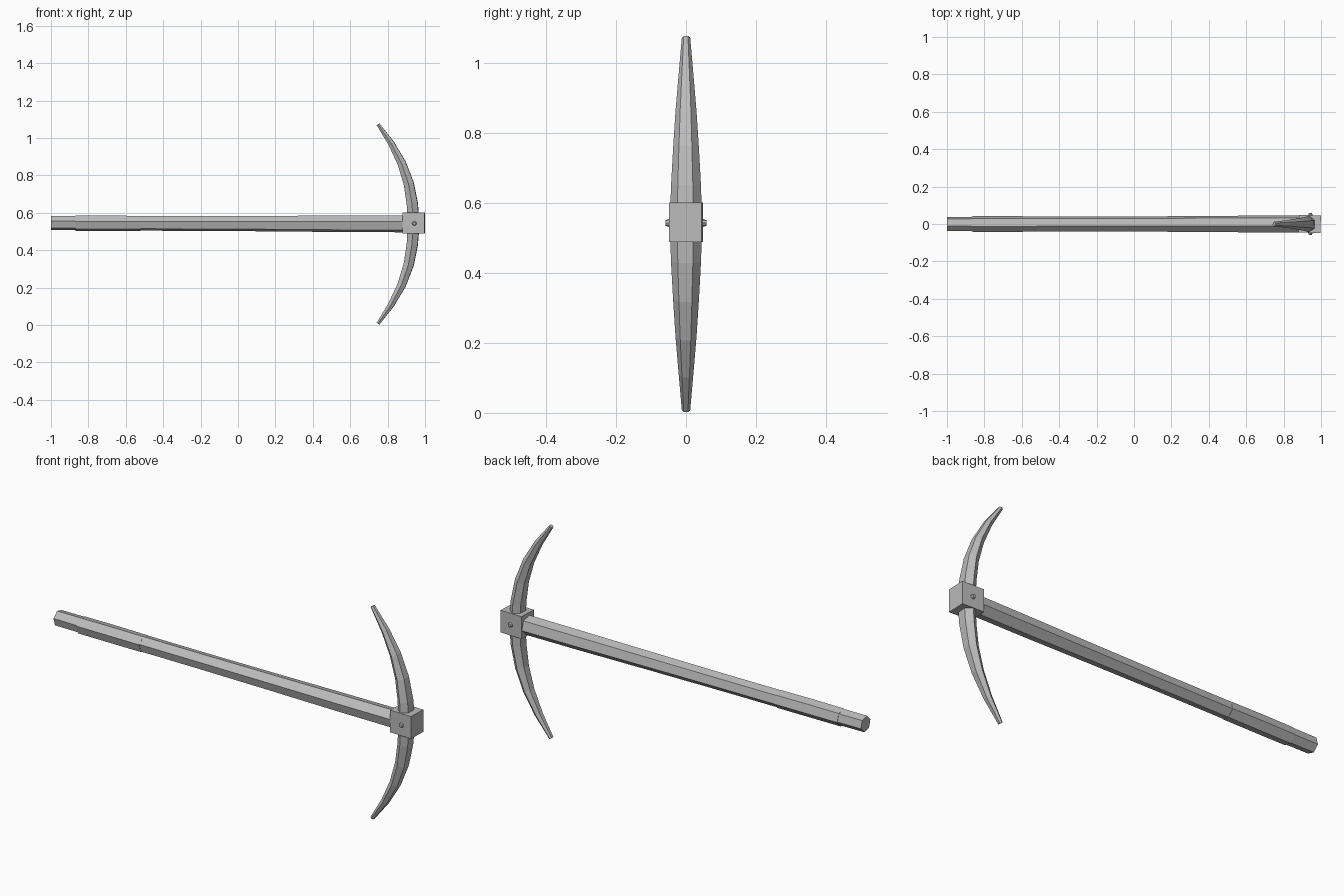
import bpy, bmesh, math
from mathutils import Vector, Matrix

if "Cube" in bpy.data.objects:
    bpy.data.objects.remove(bpy.data.objects["Cube"])

grey = bpy.data.materials.new("plain grey")
grey.diffuse_color = (0.5, 0.5, 0.5, 1)
grey.use_nodes = True
grey.node_tree.nodes["Principled BSDF"].inputs["Base Color"].default_value = grey.diffuse_color


def finish(name, bm):
    bmesh.ops.recalc_face_normals(bm, faces=bm.faces[:])
    me = bpy.data.meshes.new(name)
    bm.to_mesh(me)
    bm.free()
    me.materials.append(grey)
    ob = bpy.data.objects.new(name, me)
    bpy.context.collection.objects.link(ob)
    return ob


def loft(name, rings):
    """Skin a list of equal-sized point rings and cap both ends."""
    bm = bmesh.new()
    vs = [[bm.verts.new(p) for p in r] for r in rings]
    n = len(vs[0])
    for a, b in zip(vs, vs[1:]):
        for i in range(n):
            j = (i + 1) % n
            bm.faces.new((a[i], a[j], b[j], b[i]))
    bm.faces.new(vs[0])
    bm.faces.new(vs[-1])
    return finish(name, bm)


def shaft(name, stations, turn):
    """Six-sided bar along x from (x, centre z, radius) stations."""
    rings = []
    for x, z, r in stations:
        angles = [math.radians(turn + 60 * i) for i in range(6)]
        rings.append([(x, r * math.cos(a), z + r * math.sin(a)) for a in angles])
    return loft(name, rings)


# Wooden handle and the grip wrapped round it
shaft("handle", [(-1, .546, .039), (-.6, .544, .041), (-.2, .543, .041),
                 (.2, .542, .043), (.6, .541, .046), (.94, .541, .047)], -15)
shaft("grip", [(-.87, .544, .0425), (-.7, .544, .0430), (-.52, .543, .0422)], -13)

# Curved six-sided pick blade: half path (x, z above centre, x radius, y radius)
MID = .54
half = [(.939, 0, .036, .046), (.932, .108, .034, .043), (.913, .216, .031, .037),
        (.876, .324, .026, .030), (.820, .430, .019, .021), (.749, .533, .010, .012)]
path = [(x, -z, a, b) for x, z, a, b in reversed(half[1:])] + half
rings = []
for k, (x, z, a, b) in enumerate(path):
    p, q = path[max(k - 1, 0)], path[min(k + 1, len(path) - 1)]
    t = Vector((q[0] - p[0], 0, q[1] - p[1])).normalized()
    out = Vector((t.z, 0, -t.x))
    c = Vector((x, 0, z + MID))
    angles = [math.radians(60 * i + 3) for i in range(6)]
    rings.append([c + out * (a * math.sin(w)) + Vector((0, b * math.cos(w), 0))
                  for w in angles])
loft("pick_blade", rings)

# Square collar joining blade and handle
bm = bmesh.new()
bmesh.ops.create_cube(bm, size=1, matrix=Matrix.Translation((.939, 0, .545))
                      @ Matrix.Rotation(math.radians(-2), 4, 'Z')
                      @ Matrix.Diagonal((.118, .094, .112, 1)))
finish("collar", bm)

# Rivet heads on the front and back of the collar
for side, label in ((-1, "front_rivet"), (1, "back_rivet")):
    bm = bmesh.new()
    bmesh.ops.create_cone(bm, cap_ends=True, segments=8, radius1=.014, radius2=.008,
                          depth=.016, matrix=Matrix.Translation((.943, side * .050, .543))
                          @ Matrix.Rotation(-side * math.pi / 2, 4, 'X'))
    finish(label, bm)
